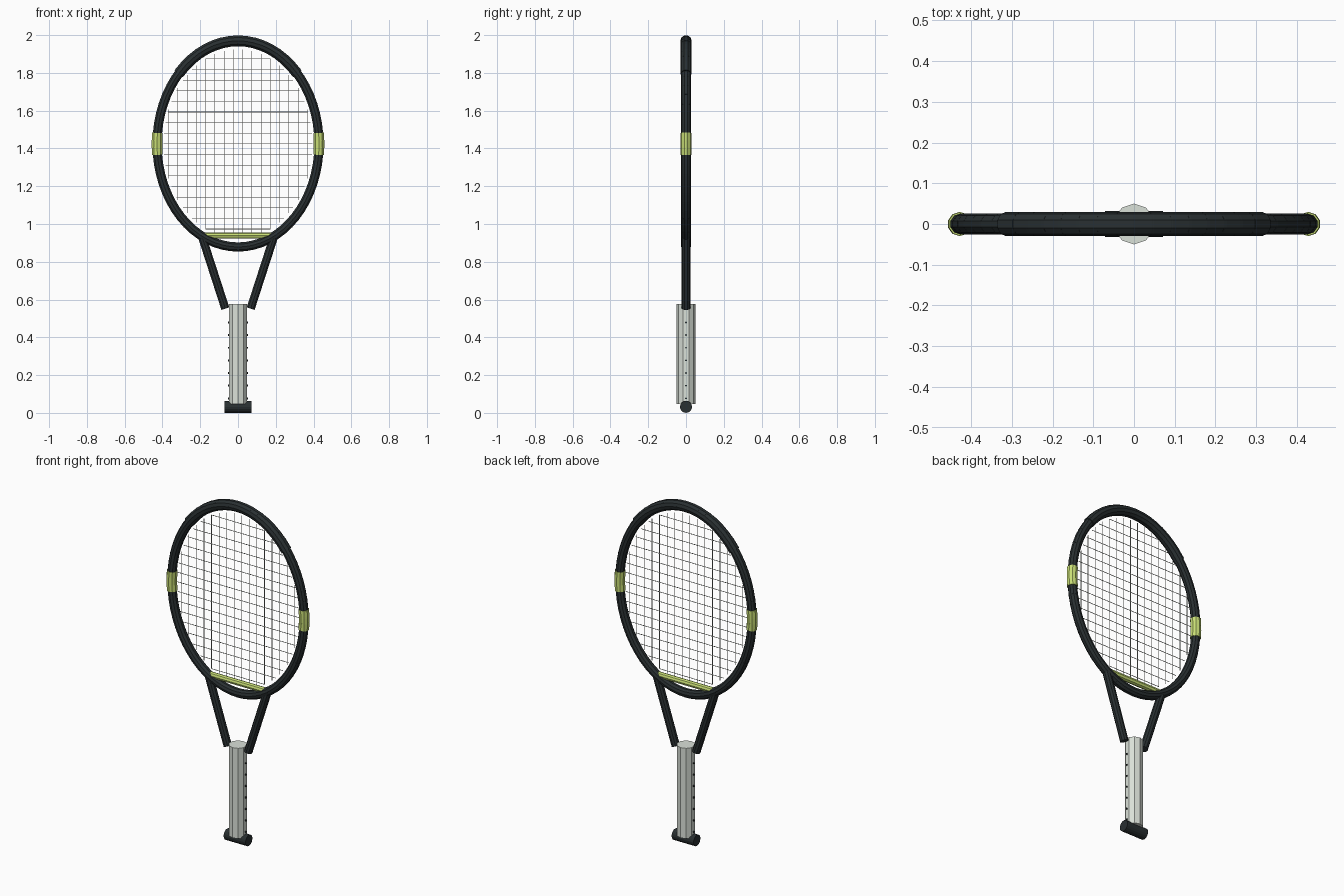
import bpy
import bmesh
from math import sin, cos, pi, sqrt
from mathutils import Vector

cube = bpy.data.objects.get("Cube")
if cube:
    bpy.data.objects.remove(cube, do_unlink=True)


def material(name, rgb):
    m = bpy.data.materials.new(name)
    m.use_nodes = True
    m.diffuse_color = (*rgb, 1)
    m.node_tree.nodes["Principled BSDF"].inputs["Base Color"].default_value = (*rgb, 1)
    return m


BLACK = material("charcoal", (0.022, 0.029, 0.031))
GREEN = material("lime_green", (0.58, 0.73, 0.18))
GREY = material("pale_grey", (0.7, 0.75, 0.69))
STRING = material("string_white", (0.72, 0.75, 0.69))

CENTRE, A, B = 1.424, 0.429, 0.546   # hoop centre height and half axes


def add_rod(bm, start, end, radius, sides):
    """Add a capped prism between two points of the xz plane."""
    p, q = (Vector((x, 0, z)) for x, z in (start, end))
    side = Vector((0, 1, 0))
    out = side.cross((q - p).normalized())
    offsets = [radius * (side * cos(2 * pi * k / sides) + out * sin(2 * pi * k / sides))
               for k in range(sides)]
    a = [bm.verts.new(p + o) for o in offsets]
    b = [bm.verts.new(q + o) for o in offsets]
    for k in range(sides):
        j = (k + 1) % sides
        bm.faces.new((a[k], a[j], b[j], b[k]))
    bm.faces.new(a[::-1])
    bm.faces.new(b)


def make(name, mat, rods, radius, sides):
    bm = bmesh.new()
    for start, end in rods:
        add_rod(bm, start, end, radius, sides)
    bmesh.ops.recalc_face_normals(bm, faces=bm.faces)
    mesh = bpy.data.meshes.new(name)
    bm.to_mesh(mesh)
    bm.free()
    mesh.materials.append(mat)
    obj = bpy.data.objects.new(name, mesh)
    bpy.context.collection.objects.link(obj)


def on_hoop(t):
    return A * cos(t), CENTRE + B * sin(t)


def arc(start, end, steps):
    """Short, slightly overlapping rods along the hoop ellipse."""
    step = (end - start) / steps
    lap = 0.1 * step
    return [(on_hoop(start + step * i - lap), on_hoop(start + step * (i + 1) + lap))
            for i in range(steps)]


# Head: segmented hoop, thicker bumper over the top, coloured side bands
make("hoop", BLACK, arc(0, 2 * pi, 64), 0.0255, 10)
make("bumper_guard", BLACK, arc(0.76, pi - 0.76, 16), 0.03, 10)
for name, middle in (("left_band", 0), ("right_band", pi)):
    make(name, GREEN, arc(middle - 0.1, middle + 0.1, 3), 0.0295, 10)

# Throat: bridge bar and the two slanted shafts
make("throat_bridge", GREEN, [((-0.186, 0.939), (0.186, 0.939))], 0.017, 8)
for name, s in (("left_shaft", 1), ("right_shaft", -1)):
    make(name, BLACK, [((s * 0.067, 0.552), (s * 0.19, 0.932))], 0.023, 10)

# Handle with butt cap and a column of pins through its sides
make("handle", GREY, [((0, 0.047), (0, 0.576))], 0.05, 10)
make("butt_cap", BLACK, [((-0.071, 0.032), (0.071, 0.032))], 0.032, 16)
pin_heights = [0.077 + 0.067 * i for i in range(7)]
make("handle_pins", BLACK, [((-0.053, z), (0.053, z)) for z in pin_heights], 0.005, 8)

# String bed, trimmed to an ellipse just inside the hoop
SA, SB = 0.395, 0.5
mains, crosses = [], []
for i in range(16):
    x = (i - 7.5) * 0.049
    h = SB * sqrt(1 - (x / SA) ** 2)
    mains.append(((x, CENTRE - h), (x, CENTRE + h)))
for i in range(17):
    d = (i - 8) * 0.0563
    w = SA * sqrt(1 - (d / SB) ** 2)
    crosses.append(((-w, CENTRE + d), (w, CENTRE + d)))
make("main_strings", STRING, mains, 0.0017, 6)
make("cross_strings", STRING, crosses, 0.0017, 6)
